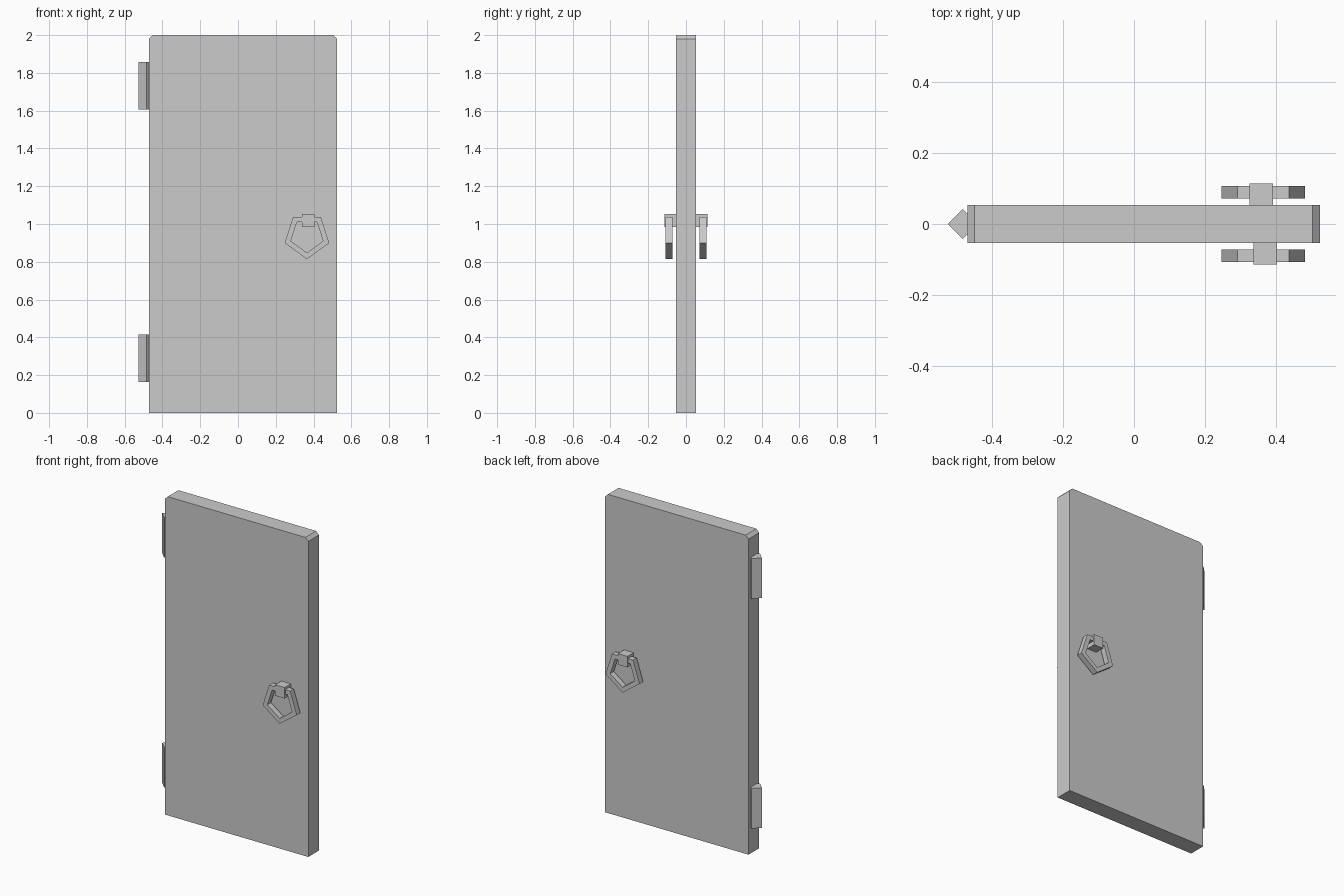
import bpy, bmesh, math

if "Cube" in bpy.data.objects:
    bpy.data.objects.remove(bpy.data.objects["Cube"])


def make_object(name, bm):
    bmesh.ops.recalc_face_normals(bm, faces=bm.faces)
    mesh = bpy.data.meshes.new(name)
    bm.to_mesh(mesh)
    bm.free()
    obj = bpy.data.objects.new(name, mesh)
    bpy.context.collection.objects.link(obj)
    return obj


def extrude_profile(name, points, y0, y1):
    """Solid from an (x, z) outline between two y planes."""
    bm = bmesh.new()
    face = bm.faces.new([bm.verts.new((x, y0, z)) for x, z in points])
    ext = bmesh.ops.extrude_face_region(bm, geom=[face])
    for v in ext["geom"]:
        if isinstance(v, bmesh.types.BMVert):
            v.co.y = y1
    return make_object(name, bm)


def ring(name, cx, cz, r_out, r_in, y0, y1, sides=5):
    """Polygonal ring with a point facing down."""
    bm = bmesh.new()
    loops = []
    for i in range(sides):
        a = -math.pi / 2 + 2 * math.pi * i / sides
        loops.append([bm.verts.new((cx + r * math.cos(a), y, cz + r * math.sin(a)))
                      for r, y in ((r_out, y0), (r_out, y1), (r_in, y1), (r_in, y0))])
    for i in range(sides):
        a, b = loops[i], loops[(i + 1) % sides]
        for j in range(4):
            k = (j + 1) % 4
            bm.faces.new((a[j], a[k], b[k], b[j]))
    return make_object(name, bm)


# Door slab with clipped top corners
L, R, C = -0.471, 0.525, 0.02
extrude_profile("door_panel",
                [(L, 0), (R, 0), (R, 2 - C), (R - C, 2), (L + C, 2), (L, 2 - C)],
                -0.053, 0.053)

# Four-sided hinge pins
for label, z in (("lower", 0.289), ("upper", 1.731)):
    bm = bmesh.new()
    bmesh.ops.create_cone(bm, cap_ends=True, segments=4, radius1=0.042,
                          radius2=0.042, depth=0.252)
    make_object(label + "_hinge", bm).location = (-0.484, 0, z)

# Knocker mounts and pentagon pull rings on both faces
for label, s, mx in (("front", -1, 0.371), ("back", 1, 0.36)):
    extrude_profile(label + "_handle_mount",
                    [(mx - 0.033, 0.985), (mx + 0.033, 0.985),
                     (mx + 0.033, 1.054), (mx - 0.033, 1.054)],
                    s * 0.05, s * 0.114)
    ring(label + "_handle_ring", 0.365, 0.938, 0.124, 0.09, s * 0.072, s * 0.108)
